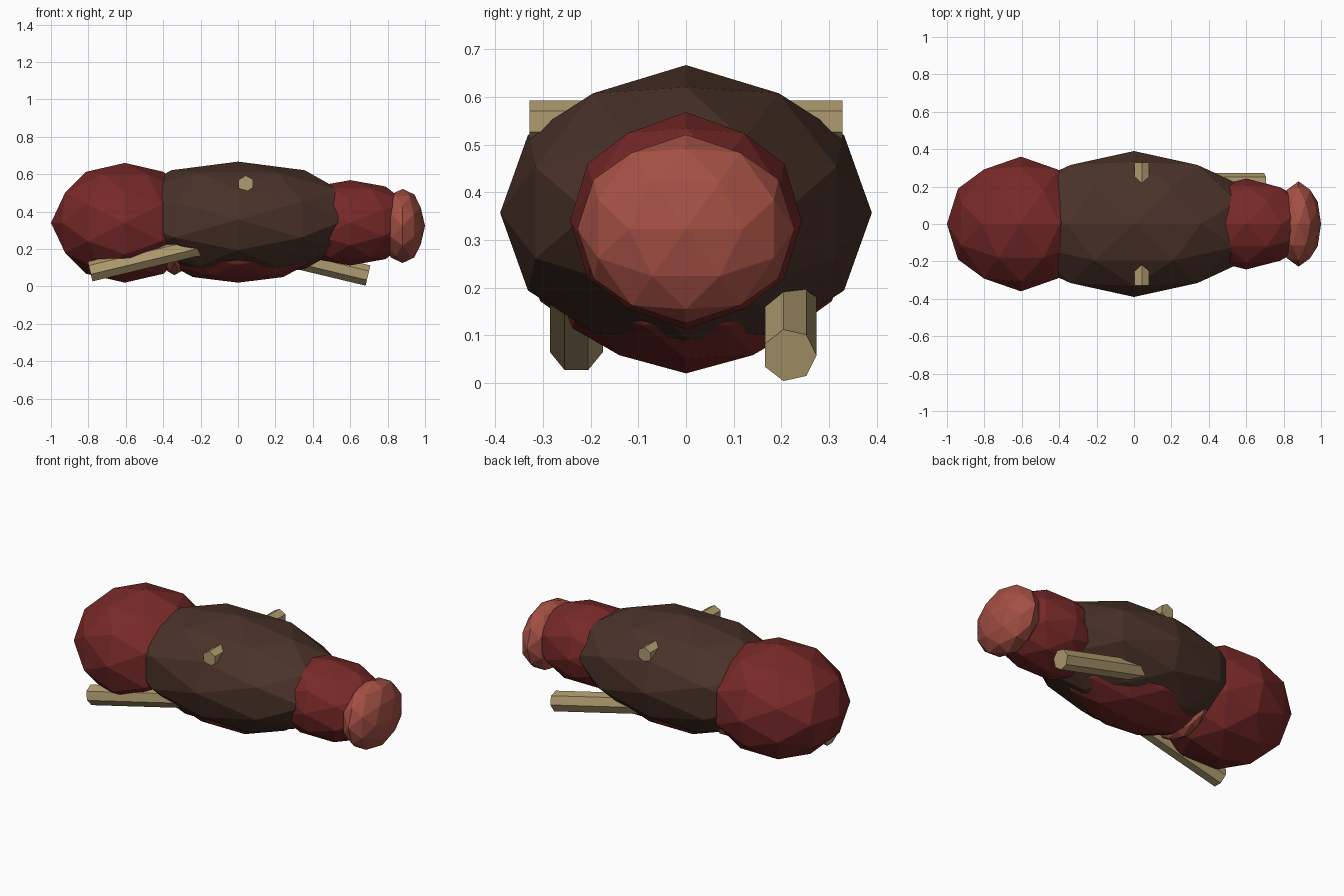
import bpy, bmesh
from math import pi, sin, cos
from mathutils import Vector, Matrix
from itertools import product

if "Cube" in bpy.data.objects:
    bpy.data.objects.remove(bpy.data.objects["Cube"])


def material(name, rgb):
    m = bpy.data.materials.new(name)
    m.diffuse_color = (*rgb, 1)
    m.use_nodes = True
    m.node_tree.nodes["Principled BSDF"].inputs["Base Color"].default_value = m.diffuse_color
    return m


HIDE = material("hide_brown", (0.069, 0.032, 0.022))
MEAT = material("dark_red", (0.185, 0.022, 0.021))
CUT = material("cut_pink", (0.37, 0.08, 0.058))
WOOD = material("wood_tan", (0.43, 0.33, 0.16))


def finish(bm, name, mat):
    bmesh.ops.recalc_face_normals(bm, faces=bm.faces)
    me = bpy.data.meshes.new(name)
    bm.to_mesh(me)
    bm.free()
    me.materials.append(mat)
    ob = bpy.data.objects.new(name, me)
    bpy.context.collection.objects.link(ob)
    return ob


def sphere_points():
    """Axis-aligned icosphere: 12 corners plus 30 edge midpoints."""
    phi = (1 + 5 ** 0.5) / 2
    seeds = [(1, 0, phi), (1, 0, 0), (0.5, phi / 2, 0.5 / phi)]
    pts = set()
    for s in seeds:
        for k in range(3):
            base = s[k:] + s[:k]
            for sg in product((1, -1), repeat=3):
                v = Vector([a * b for a, b in zip(base, sg)]).normalized()
                pts.add(tuple(round(c, 5) + 0.0 for c in v))
    return sorted(pts)


POINTS = sphere_points()


def lump(name, mat, centre, radii):
    """Faceted ellipsoid."""
    bm = bmesh.new()
    for p in POINTS:
        bm.verts.new(p)
    bmesh.ops.convex_hull(bm, input=bm.verts[:])
    bmesh.ops.scale(bm, vec=radii, verts=bm.verts)
    bmesh.ops.translate(bm, vec=centre, verts=bm.verts)
    return finish(bm, name, mat)


def rod(name, start, direction, length, radius, sides, spin):
    """Faceted stick running from start along direction."""
    d = Vector(direction).normalized()
    bm = bmesh.new()
    bmesh.ops.create_cone(bm, cap_ends=True, segments=sides, radius1=radius,
                          radius2=radius, depth=length)
    rot = d.to_track_quat('Z', 'Y').to_matrix().to_4x4() @ Matrix.Rotation(spin, 4, 'Z')
    mid = Vector(start) + d * length / 2
    bm.transform(Matrix.Translation(mid) @ rot)
    return finish(bm, name, WOOD)


# Body masses
lump("torso", HIDE, (0, 0, 0.357), (0.68, 0.39, 0.31))
lump("haunch", MEAT, (-0.605, 0, 0.34), (0.395, 0.36, 0.32))
lump("neck", MEAT, (0.6, 0, 0.34), (0.36, 0.243, 0.228))
lump("belly", MEAT, (0, 0, 0.22), (0.46, 0.28, 0.2))

# Pale cut surfaces
lump("neck_cut", CUT, (0.88, 0, 0.323), (0.12, 0.228, 0.198))
lump("belly_cut", CUT, (-0.34, 0, 0.2), (0.07, 0.2, 0.14))

# Crosswise peg through the torso
rod("peg", (0.042, -0.328, 0.549), (0, 1, 0), 0.656, 0.044, 6, 0)

# Slanted sticks under the body
tilt = 0.235
for name, side, start, spin in (("front_stick", 1, (-0.79, -0.23, 0.077), 0.0),
                                ("back_stick", -1, (0.695, 0.217, 0.058), pi / 2)):
    rod(name, start, (side * cos(tilt), 0, sin(tilt)), 0.72, 0.057, 7, spin)
